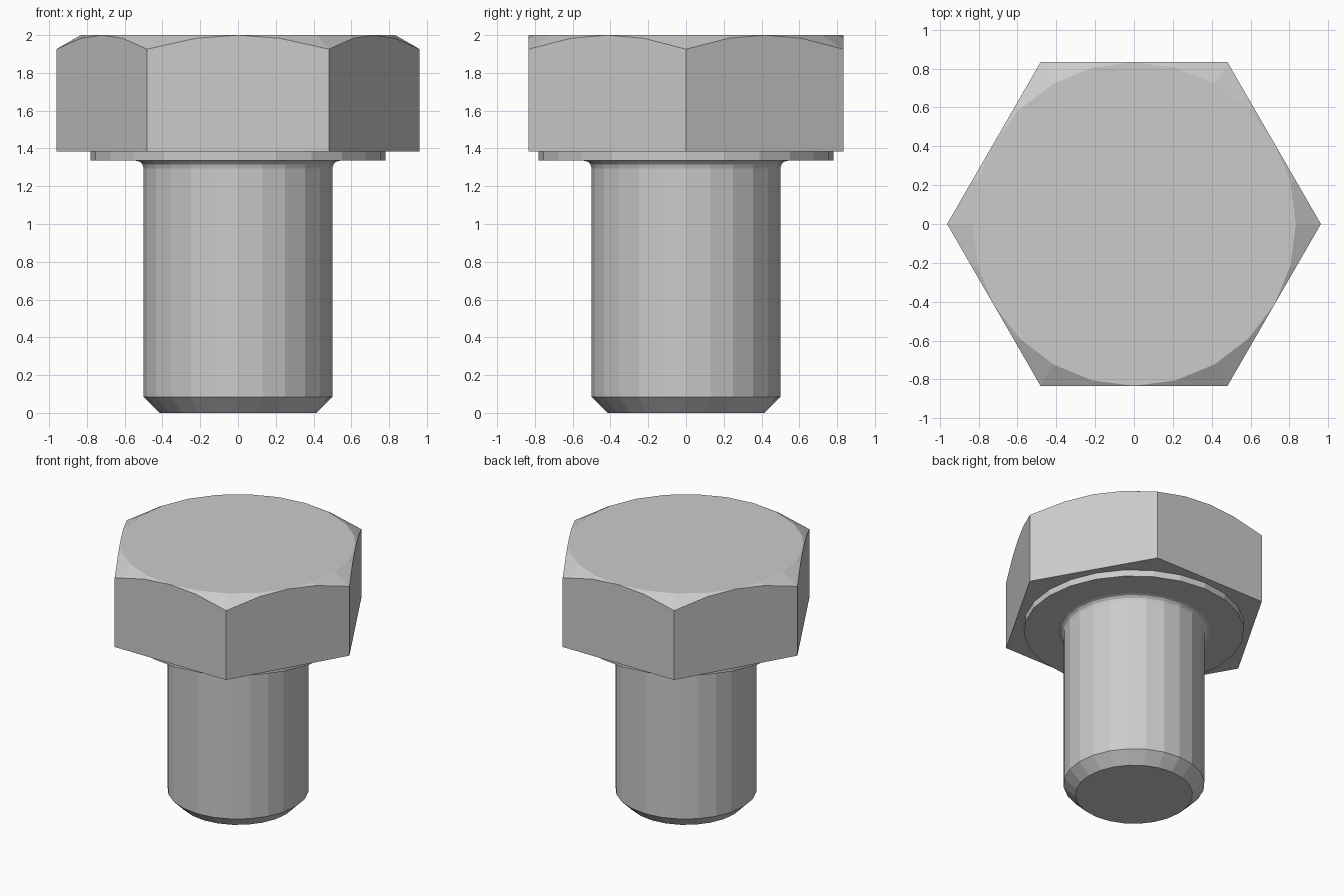
import bpy, bmesh
from math import sin, cos, pi, tan, radians

if "Cube" in bpy.data.objects:
    bpy.data.objects.remove(bpy.data.objects["Cube"])

SIDES = 24
FLAT = 0.833          # centre to flat of the hexagon
TOP = 2.0


def circle(r, z):
    return [(r * cos(2 * pi * i / SIDES), r * sin(2 * pi * i / SIDES), z)
            for i in range(SIDES)]


def hexagon(z=None):
    # hexagon outline; with no z it follows the 30 degree chamfer cone
    pts = []
    for i in range(SIDES):
        a = 2 * pi * i / SIDES
        r = FLAT / cos(a % (pi / 3) - pi / 6)
        h = TOP - (r - FLAT) * tan(radians(30)) if z is None else z
        pts.append((r * cos(a), r * sin(a), h))
    return pts


def loft(name, rings, cap_start=False, cap_end=False):
    bm = bmesh.new()
    rows = [[bm.verts.new(p) for p in ring] for ring in rings]
    for lo, hi in zip(rows, rows[1:]):
        for i in range(SIDES):
            j = (i + 1) % SIDES
            bm.faces.new((lo[i], lo[j], hi[j], hi[i]))
    if cap_start:
        bm.faces.new(rows[0][::-1])
    if cap_end:
        bm.faces.new(rows[-1])
    bmesh.ops.remove_doubles(bm, verts=bm.verts, dist=1e-4)
    mesh = bpy.data.meshes.new(name)
    bm.to_mesh(mesh)
    bm.free()
    obj = bpy.data.objects.new(name, mesh)
    bpy.context.collection.objects.link(obj)
    return obj


# shank: chamfered tip, straight body, fillet, washer face
SEAT, UNDER, WASHER, FILLET = 1.335, 1.385, 0.78, 0.04
fillet = [circle(0.5 + FILLET * (1 - cos(a)), SEAT - FILLET * (1 - sin(a)))
          for a in (0, pi / 6, pi / 3, pi / 2)]
loft("shank", [circle(0.415, 0), circle(0.5, 0.085)] + fillet
     + [circle(WASHER, SEAT), circle(WASHER, UNDER)], cap_start=True)

# head: underside, six flats, conical chamfer, round top
loft("hex_head", [circle(WASHER, UNDER), hexagon(UNDER), hexagon(),
                  circle(FLAT, TOP)], cap_end=True)
